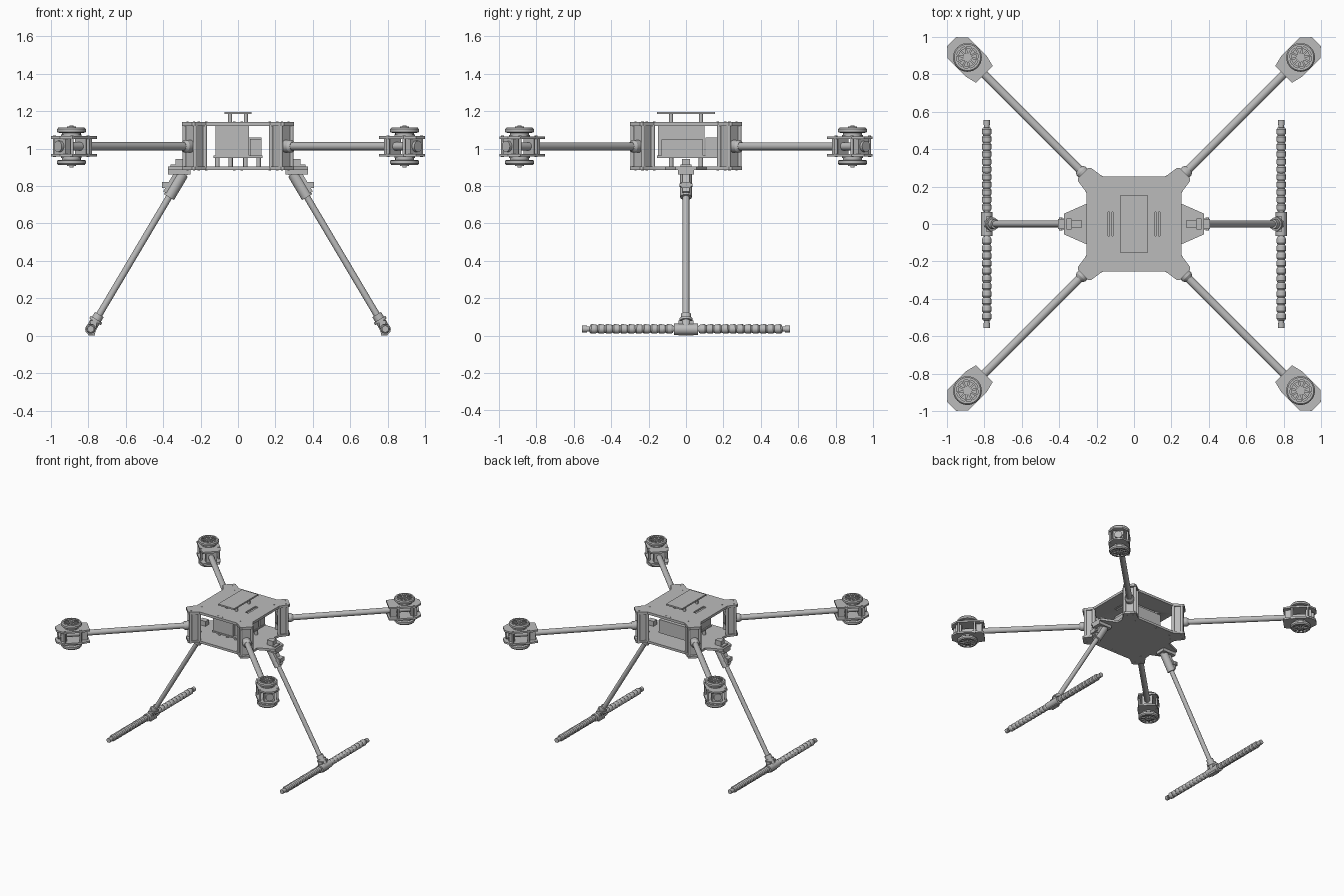
import bpy, bmesh
from math import pi, radians, cos, sin
from mathutils import Matrix, Vector

cube = bpy.data.objects.get("Cube")
if cube:
    bpy.data.objects.remove(cube, do_unlink=True)

grey = bpy.data.materials.new("light_grey")
grey.use_nodes = True
tone = (0.5, 0.5, 0.5, 1)
grey.diffuse_color = tone
grey.node_tree.nodes["Principled BSDF"].inputs["Base Color"].default_value = tone


def box(bm, lo, hi, m=Matrix()):
    lo, hi = Vector(lo), Vector(hi)
    scale = Matrix.Diagonal((*(hi - lo), 1))
    bmesh.ops.create_cube(bm, size=1, matrix=m @ Matrix.Translation((lo + hi) / 2) @ scale)


def rod(bm, a, b, r, r2=None, seg=20, m=Matrix()):
    a, b = Vector(a), Vector(b)
    turn = (b - a).to_track_quat('Z', 'Y').to_matrix().to_4x4()
    bmesh.ops.create_cone(bm, cap_ends=True, segments=seg, radius1=r, radius2=r if r2 is None else r2,
                          depth=(b - a).length, matrix=m @ Matrix.Translation((a + b) / 2) @ turn)


def prism(bm, outline, z0, z1, m=Matrix()):
    face = bm.faces.new([bm.verts.new(m @ Vector((x, y, z0))) for x, y in outline])
    new = bmesh.ops.extrude_face_region(bm, geom=[face])["geom"]
    up = m.to_3x3() @ Vector((0, 0, z1 - z0))
    bmesh.ops.translate(bm, vec=up, verts=[g for g in new if isinstance(g, bmesh.types.BMVert)])


def ring(bm, profile, m, seg=32):
    # closed radius/height profile turned around the local z axis
    loops = [[bm.verts.new(m @ Vector((r * cos(2 * pi * i / seg), r * sin(2 * pi * i / seg), z)))
              for r, z in profile] for i in range(seg)]
    n = len(profile)
    for i in range(seg):
        a, b = loops[i], loops[(i + 1) % seg]
        for j in range(n):
            k = (j + 1) % n
            bm.faces.new((a[j], b[j], b[k], a[k]))


def finish(name, bm):
    bmesh.ops.recalc_face_normals(bm, faces=bm.faces)
    mesh = bpy.data.meshes.new(name)
    bm.to_mesh(mesh)
    bm.free()
    obj = bpy.data.objects.new(name, mesh)
    bpy.context.collection.objects.link(obj)
    mesh.materials.append(grey)
    bpy.ops.object.select_all(action='DESELECT')
    obj.select_set(True)
    bpy.context.view_layer.objects.active = obj
    bpy.ops.object.shade_smooth_by_angle(angle=radians(35))
    return obj


def turned(points, tabs):
    # one quarter outline repeated around the four corners, with optional side tabs
    out = []
    for q in range(4):
        if tabs and q % 2 == 0:
            s = 1 if q == 0 else -1
            out += [(s * x, s * y) for x, y in ((0.25, -0.11), (0.375, -0.055), (0.375, 0.055), (0.25, 0.11))]
        c, s = (1, 0, -1, 0)[q], (0, 1, 0, -1)[q]
        out += [(c * x - s * y, s * x + c * y) for x, y in points]
    return out


# body plates with corner ears
ear = [(0.255, 0.17), (0.30, 0.23), (0.30, 0.245), (0.245, 0.30), (0.23, 0.30), (0.17, 0.255)]
bm = bmesh.new()
prism(bm, turned(ear, False), 1.122, 1.142)
top_plate = finish("top_plate", bm)
bm = bmesh.new()
prism(bm, turned(ear, True), 0.886, 0.905)
finish("bottom_plate", bm)

# strap slots through the top plate
bm = bmesh.new()
for x in (-0.125, 0.125):
    box(bm, (x - 0.014, -0.065, 1.1), (x + 0.014, 0.065, 1.2))
cutter = finish("slot_cutter", bm)
cutter.hide_render = True
cutter.hide_viewport = True
cut = top_plate.modifiers.new("slots", 'BOOLEAN')
cut.object = cutter
cut.solver = 'EXACT'
bm = bmesh.new()
for x in (-0.125, 0.125):
    box(bm, (x - 0.007, -0.065, 1.125), (x + 0.007, 0.065, 1.135))
finish("slot_straps", bm)

# raised tray on posts
bm = bmesh.new()
box(bm, (-0.073, -0.155, 1.184), (0.073, 0.155, 1.196))
for x in (-0.042, 0.042):
    for y in (-0.08, 0.08):
        rod(bm, (x, y, 1.14), (x, y, 1.185), 0.011)
finish("raised_tray", bm)

# inner equipment deck
bm = bmesh.new()
box(bm, (-0.13, -0.155, 0.95), (0.13, 0.17, 0.962))
for x in (-0.11, -0.04, 0.04, 0.11):
    for y in (-0.08, 0.08):
        rod(bm, (x, y, 0.9), (x, y, 0.952), 0.012)
finish("equipment_deck", bm)
bm = bmesh.new()
box(bm, (-0.12, -0.15, 0.962), (0.06, 0.10, 1.122))
box(bm, (0.065, -0.13, 0.962), (0.125, 0.09, 1.05))
box(bm, (-0.12, 0.105, 0.962), (0.125, 0.17, 1.06))
finish("battery_and_electronics", bm)

# bolts on both body plates
bm = bmesh.new()
for sx in (-1, 1):
    for sy in (-1, 1):
        for x, y in ((0.21, 0.17), (0.17, 0.21), (0.235, 0.27), (0.27, 0.235), (0.02, 0.23)):
            for z in (0.884, 1.141):
                rod(bm, (sx * x, sy * y, z), (sx * x, sy * y, z + 0.003), 0.006, seg=10)
finish("plate_bolts", bm)

mount = [(1.13, -0.063), (1.19, -0.078), (1.33, -0.078), (1.378, -0.034)]
mount += [(r, -t) for r, t in reversed(mount)]
bell = [(0.064, 0.018), (0.077, 0.022), (0.077, 0.038), (0.070, 0.046), (0.058, 0.046), (0.058, 0.018)]
names = ("back_left", "back_right", "front_right", "front_left")
for q, name in enumerate(names):
    m = Matrix.Rotation(radians(45 + 90 * q), 4, 'Z')

    # corner housing: outer wall, cheeks and round pillars
    bm = bmesh.new()
    box(bm, (0.35, -0.045, 0.9), (0.362, 0.045, 1.125), m)
    for s in (-1, 1):
        box(bm, (0.30, s * 0.040 - 0.006, 0.9), (0.372, s * 0.040 + 0.006, 1.125), m)
        rod(bm, (0.30, s * 0.05, 0.9), (0.30, s * 0.05, 1.125), 0.012, m=m)
        rod(bm, (0.365, s * 0.04, 0.9), (0.365, s * 0.04, 1.125), 0.011, m=m)
    box(bm, (0.29, -0.036, 0.97), (0.35, 0.036, 1.05), m)
    finish(name + "_corner_housing", bm)

    # arm tube with collar
    bm = bmesh.new()
    rod(bm, (0.29, 0, 1.012), (1.345, 0, 1.012), 0.022, m=m)
    rod(bm, (0.36, 0, 1.012), (0.40, 0, 1.012), 0.034, m=m)
    rod(bm, (0.40, 0, 1.012), (0.415, 0, 1.012), 0.034, 0.024, m=m)
    finish(name + "_arm", bm)

    # motor mount plates, tube clamps and spacers
    bm = bmesh.new()
    prism(bm, mount, 1.052, 1.066, m)
    prism(bm, mount, 0.958, 0.972, m)
    for r in (1.145, 1.30):
        box(bm, (r, -0.04, 0.968), (r + 0.045, 0.04, 1.056), m)
    rod(bm, (1.345, 0, 1.012), (1.362, 0, 1.012), 0.03, m=m)
    for r, t in ((1.20, 0.066), (1.32, 0.066)):
        for s in (-1, 1):
            rod(bm, (r, s * t, 0.955), (r, s * t, 1.069), 0.008, seg=12, m=m)
    finish(name + "_motor_mount", bm)

    # stacked pair of spoked motors, the lower one mirrored
    bm = bmesh.new()
    for z, flip in ((1.066, 1), (0.958, -1)):
        base = m @ Matrix.Translation((1.259, 0, z)) @ Matrix.Diagonal((1, 1, flip, 1))
        rod(bm, (0, 0, 0), (0, 0, 0.008), 0.055, seg=32, m=base)
        rod(bm, (0, 0, 0.008), (0, 0, 0.034), 0.05, seg=24, m=base)
        ring(bm, bell, base)
        rod(bm, (0, 0, 0.03), (0, 0, 0.052), 0.024, m=base)
        rod(bm, (0, 0, 0.05), (0, 0, 0.058), 0.011, m=base)
        for i in range(10):
            spin = base @ Matrix.Rotation(2 * pi * i / 10, 4, 'Z')
            box(bm, (0.018, -0.005, 0.037), (0.064, 0.005, 0.045), spin)
    finish(name + "_motors", bm)

for s, name in ((1, "left"), (-1, "right")):
    m = Matrix.Diagonal((s, 1, 1, 1))
    top, foot = Vector((0.295, 0, 0.865)), Vector((0.787, 0, 0.036))
    way = (foot - top).normalized()

    # leg bracket below the side tab
    bm = bmesh.new()
    box(bm, (0.255, -0.042, 0.862), (0.375, 0.042, 0.888), m)
    box(bm, (0.28, -0.022, 0.905), (0.335, 0.022, 0.945), m)
    box(bm, (0.335, -0.03, 0.905), (0.36, 0.03, 0.915), m)
    side = Matrix.Rotation(radians(90), 4, 'X')
    prism(bm, [(0.265, 0.865), (0.345, 0.865), (0.40, 0.77), (0.37, 0.755)], -0.02, 0.02, m @ side)
    rod(bm, top, top + way * 0.145, 0.031, m=m)
    box(bm, (0.365, -0.026, 0.79), (0.405, 0.026, 0.822), m)
    rod(bm, (0.392, -0.034, 0.805), (0.392, 0.034, 0.805), 0.009, seg=12, m=m)
    finish(name + "_leg_bracket", bm)

    # leg tube
    bm = bmesh.new()
    rod(bm, top, foot, 0.0175, m=m)
    finish(name + "_leg", bm)

    # foot joint
    bm = bmesh.new()
    rod(bm, foot - way * 0.09, foot, 0.027, m=m)
    rod(bm, foot - way * 0.06, foot - way * 0.045, 0.036, m=m)
    rod(bm, (foot.x, -0.065, 0.034), (foot.x, 0.065, 0.034), 0.03, m=m)
    box(bm, (0.765, -0.04, 0), (0.80, 0.04, 0.02), m)
    for y in (-0.03, 0.03):
        box(bm, (0.755, y - 0.01, 0.045), (0.79, y + 0.01, 0.08), m)
    finish(name + "_foot_joint", bm)

    # skid tube with ribbed foam sleeve and end caps
    bm = bmesh.new()
    rod(bm, (foot.x, -0.53, 0.036), (foot.x, 0.53, 0.036), 0.014, m=m)
    for e in (-1, 1):
        rod(bm, (foot.x, e * 0.528, 0.036), (foot.x, e * 0.556, 0.036), 0.018, m=m)
        for i in range(11):
            y = e * (0.068 + 0.0405 * i)
            a, b = Vector((foot.x, y, 0.035)), Vector((foot.x, y + e * 0.042, 0.037))
            rod(bm, a, a.lerp(b, 0.25), 0.019, 0.025, 16, m)
            rod(bm, a.lerp(b, 0.25), a.lerp(b, 0.8), 0.025, 0.025, 16, m)
            rod(bm, a.lerp(b, 0.8), b, 0.025, 0.019, 16, m)
    finish(name + "_skid", bm)
